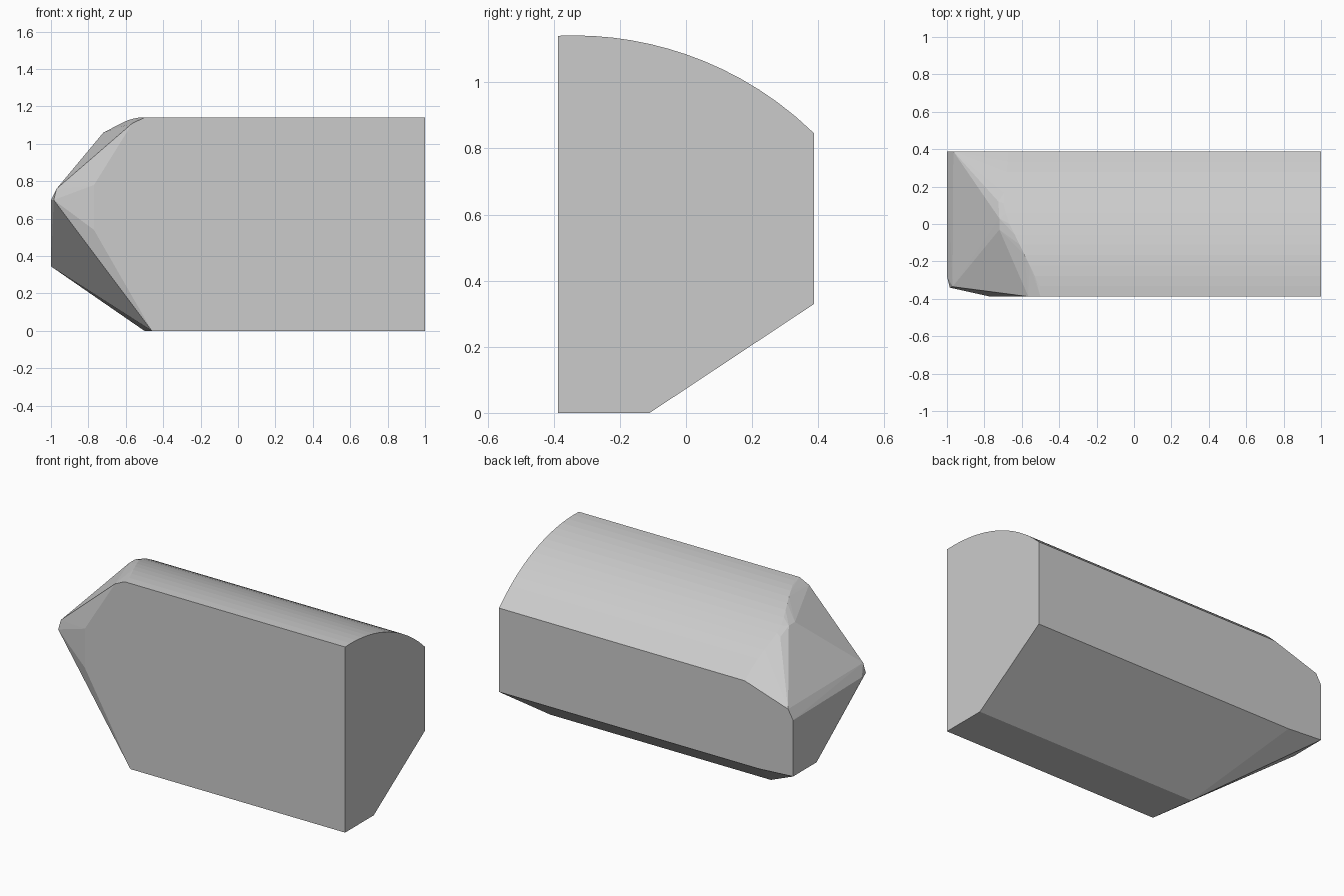
import bpy, bmesh, math

if "Cube" in bpy.data.objects:
    bpy.data.objects.remove(bpy.data.objects["Cube"])

H = 0.388                      # half depth
CY, CZ, R = -0.34, 0.10, 1.042  # circle of the curved top
SEGS = 14


def lerp_table(table, v):
    for (a, fa), (b, fb) in zip(table, table[1:]):
        if v <= b:
            return fa + (fb - fa) * (v - a) / (b - a)
    return table[-1][1]


# Where the curved top ends on the cut left end: (y, x)
top_end = [(-H, -0.50), (-0.34, -0.50), (0.03, -0.68), (0.12, -0.70), (H, -0.67)]

points = []

# Curved top, running the full length
for i in range(SEGS + 1):
    y = -H + 2 * H * i / SEGS
    z = CZ + math.sqrt(R * R - (y - CY) ** 2)
    points += [(1, y, z), (lerp_table(top_end, y), y, z)]

# Flat base and sloping underside: right end, then left end
points += [(1, -H, 0), (1, -0.11, 0), (1, H, 0.33)]
points += [(-0.46, -H, 0), (-0.50, -0.11, 0), (-0.77, H, 0.33)]

# Faceted left end: front edge, tip, back edge and upper ridge
points += [(-0.77, -H, 0.54), (-0.77, -H, 0.78), (-0.565, -H, 1.11)]
points += [(-0.985, -0.34, 0.70), (-0.97, -0.335, 0.76), (-1, -0.28, 0.70)]
points += [(-1, H, 0.345), (-1, 0.16, 0.345), (-1, H, 0.69), (-0.966, H, 0.75)]
points += [(-0.72, -0.03, 1.06), (-0.72, 0.03, 1.06), (-0.725, 0.12, 1.025)]

# Faceted block as the hull of its corners
bm = bmesh.new()
for p in points:
    bm.verts.new(p)
res = bmesh.ops.convex_hull(bm, input=bm.verts[:])
junk = {g for g in res["geom_interior"] + res["geom_unused"]
        if isinstance(g, bmesh.types.BMVert)}
bmesh.ops.delete(bm, geom=list(junk), context='VERTS')
bmesh.ops.dissolve_limit(bm, angle_limit=math.radians(1),
                         verts=bm.verts[:], edges=bm.edges[:])
bmesh.ops.recalc_face_normals(bm, faces=bm.faces[:])

mesh = bpy.data.meshes.new("faceted_block")
bm.to_mesh(mesh)
bm.free()
obj = bpy.data.objects.new("faceted_block", mesh)
bpy.context.collection.objects.link(obj)
